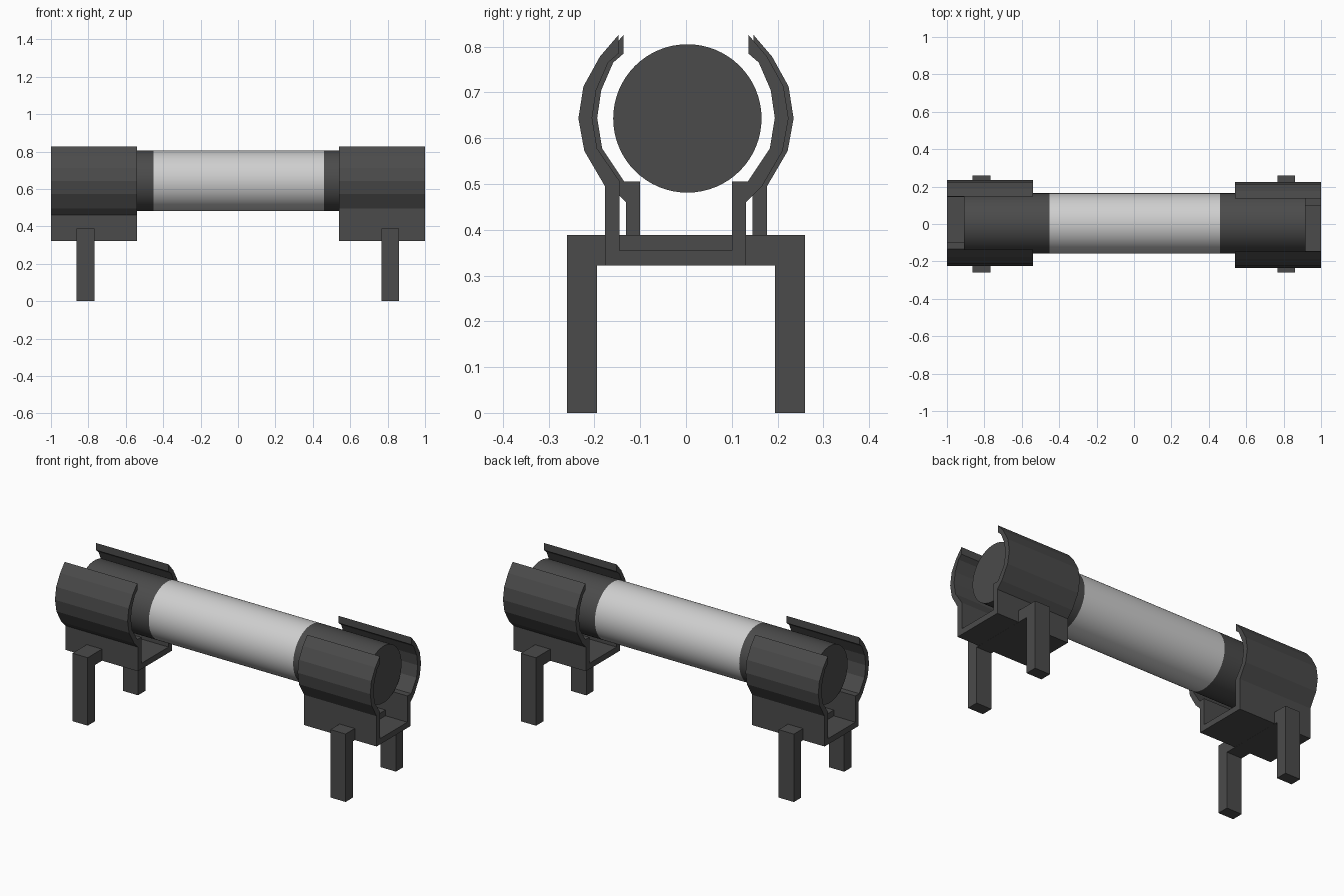
import bpy, bmesh, math
from mathutils import Matrix

if "Cube" in bpy.data.objects:
    bpy.data.objects.remove(bpy.data.objects["Cube"], do_unlink=True)


def material(name, v):
    m = bpy.data.materials.new(name)
    m.use_nodes = True
    m.diffuse_color = (v, v, v, 1)
    m.node_tree.nodes["Principled BSDF"].inputs["Base Color"].default_value = (v, v, v, 1)
    return m


dark = material("dark grey plastic", 0.07)
light = material("light grey metal", 0.62)


def finish(bm, name, mat):
    bmesh.ops.recalc_face_normals(bm, faces=bm.faces)
    mesh = bpy.data.meshes.new(name)
    bm.to_mesh(mesh)
    bm.free()
    mesh.materials.append(mat)
    ob = bpy.data.objects.new(name, mesh)
    bpy.context.collection.objects.link(ob)
    return ob


def box(name, x0, x1, y0, y1, z0, z1):
    bm = bmesh.new()
    bmesh.ops.create_cube(bm, size=1, matrix=Matrix.Translation(
        ((x0 + x1) / 2, (y0 + y1) / 2, (z0 + z1) / 2)) @ Matrix.Diagonal((x1 - x0, y1 - y0, z1 - z0, 1)))
    return finish(bm, name, dark)


def drum(name, x0, x1, mat):
    bm = bmesh.new()
    bmesh.ops.create_cone(bm, cap_ends=True, segments=64, radius1=0.162, radius2=0.162, depth=x1 - x0,
                          matrix=Matrix.Translation(((x0 + x1) / 2, 0.003, 0.643))
                          @ Matrix.Rotation(math.pi / 2, 4, 'Y'))
    ob = finish(bm, name, mat)
    bpy.ops.object.select_all(action='DESELECT')
    ob.select_set(True)
    bpy.context.view_layer.objects.active = ob
    bpy.ops.object.shade_smooth_by_angle(angle=math.radians(30))


# Tube with two dark end sleeves
drum("tube_body", -0.452, 0.46, light)
drum("right_sleeve", -0.91, -0.452, dark)
drum("left_sleeve", 0.46, 0.918, dark)

# Clip cross-section: curved arm as (distance from centre, height)
arm_outer = [(0.222, 0.572), (0.235, 0.643), (0.224, 0.713), (0.188, 0.778), (0.147, 0.826)]
arm_inner = [(0.147, 0.785), (0.17, 0.765), (0.196, 0.705), (0.205, 0.644), (0.194, 0.577)]
SHIFT = 0.011                      # the stepped arm sits slightly closer in
straight = [(0.177, 0.322), (0.177, 0.495)] + arm_outer + arm_inner + [(0.145, 0.506), (0.145, 0.355)]
stepped = ([(0.131, 0.322), (0.131, 0.46), (0.166, 0.495)]
           + [(d - SHIFT, z) for d, z in arm_outer + arm_inner]
           + [(0.135, 0.505), (0.10, 0.505), (0.10, 0.355)])
profile = [(-d, z) for d, z in straight] + [(d, z) for d, z in reversed(stepped)]


def clip(name, turn):
    bm = bmesh.new()
    face = bm.faces.new([bm.verts.new((0.541, y, z)) for y, z in profile])
    ext = bmesh.ops.extrude_face_region(bm, geom=[face], use_keep_orig=True)
    bmesh.ops.translate(bm, vec=(0.459, 0, 0),
                        verts=[v for v in ext["geom"] if isinstance(v, bmesh.types.BMVert)])
    bmesh.ops.transform(bm, matrix=Matrix.Rotation(turn, 4, 'Z'), verts=bm.verts)
    finish(bm, name, dark)


# One clip at each end, the second turned half way round
clip("left_clip", 0)
clip("right_clip", math.pi)

# Crossbar and two legs under each clip
for side, x in (("left", 0.814), ("right", -0.816)):
    box(side + "_crossbar", x - 0.048, x + 0.048, -0.194, 0.194, 0.3215, 0.388)
    for end, s in (("front", -1), ("back", 1)):
        y0, y1 = sorted((s * 0.194, s * 0.26))
        box(f"{side}_{end}_leg", x - 0.048, x + 0.048, y0, y1, 0, 0.388)
